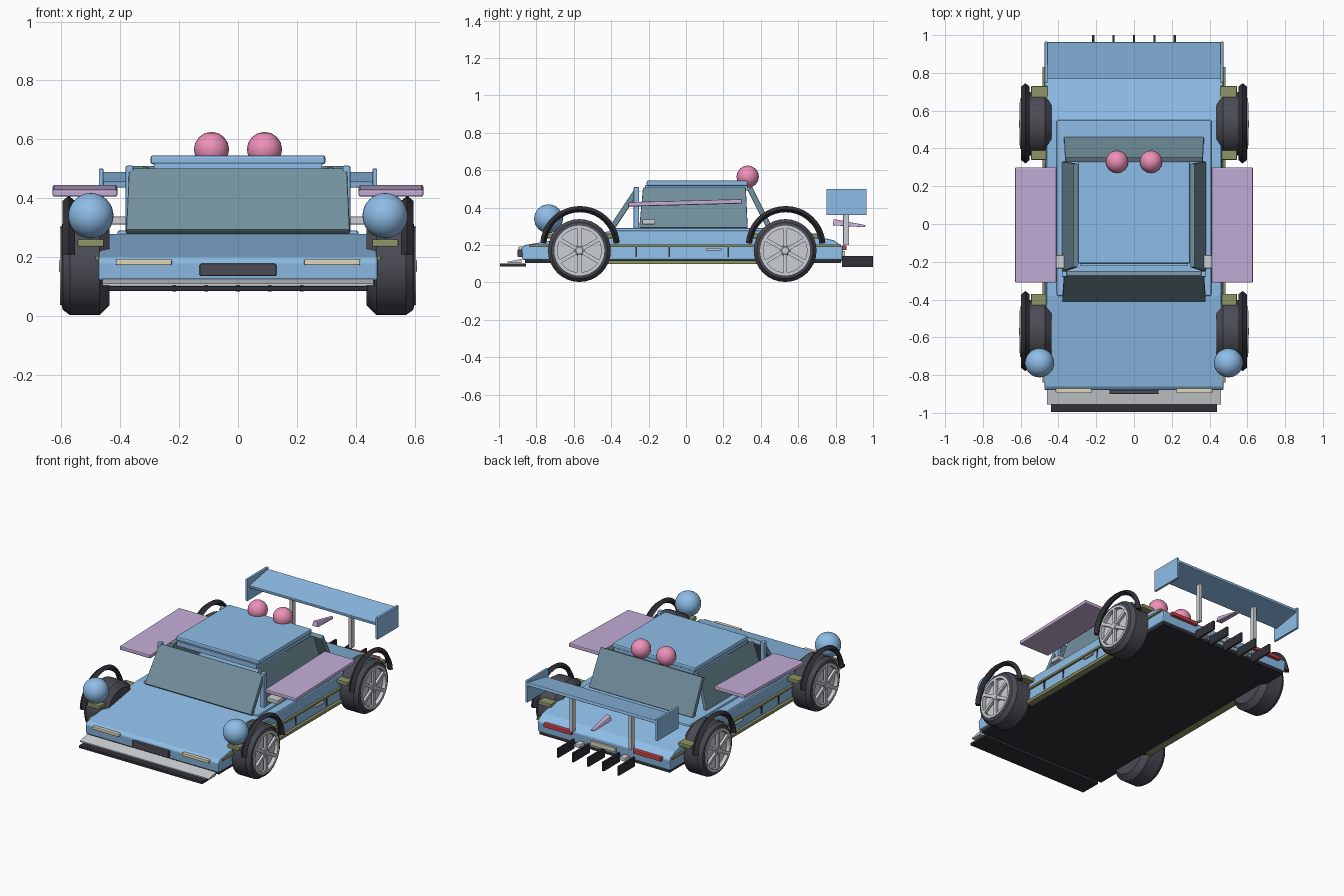
import bpy, bmesh
from math import radians, sin, cos, pi
from mathutils import Vector

if "Cube" in bpy.data.objects:
    bpy.data.objects.remove(bpy.data.objects["Cube"])


def mat(name, r, g, b):
    m = bpy.data.materials.new(name)
    m.diffuse_color = (r, g, b, 1)
    m.use_nodes = True
    m.node_tree.nodes["Principled BSDF"].inputs["Base Color"].default_value = m.diffuse_color
    return m


BLUE = mat("paint_blue", .27, .51, .80)
GLASS = mat("glass", .17, .28, .34)
DARK = mat("dark_plastic", .03, .03, .04)
TYRE = mat("tyre_rubber", .07, .07, .09)
LILAC = mat("lilac", .55, .42, .68)
PINK = mat("pink", .85, .28, .48)
OLIVE = mat("olive", .27, .30, .14)
CREAM = mat("cream", .75, .68, .48)
RED = mat("red", .6, .05, .07)
SILVER = mat("silver", .6, .63, .66)


def finish(name, bm, m, bevel=0, smooth=False):
    bmesh.ops.recalc_face_normals(bm, faces=bm.faces)
    me = bpy.data.meshes.new(name)
    bm.to_mesh(me)
    bm.free()
    ob = bpy.data.objects.new(name, me)
    bpy.context.collection.objects.link(ob)
    me.materials.append(m)
    if bevel:
        md = ob.modifiers.new("bevel", "BEVEL")
        md.width, md.segments = bevel, 2
    if smooth:
        for o in bpy.context.selected_objects:
            o.select_set(False)
        ob.select_set(True)
        bpy.context.view_layer.objects.active = ob
        bpy.ops.object.shade_smooth_by_angle(angle=radians(35))
    return ob


def box(name, x, y, z, m, bevel=0, tilt=0):
    """Box from (min, max) ranges, tilted about its own x axis."""
    bm = bmesh.new()
    bmesh.ops.create_cube(bm, size=1)
    bmesh.ops.scale(bm, vec=(x[1] - x[0], y[1] - y[0], z[1] - z[0]), verts=bm.verts)
    ob = finish(name, bm, m, bevel)
    ob.location = [(a + b) / 2 for a, b in (x, y, z)]
    ob.rotation_euler.x = radians(tilt)
    return ob


def pair(name, x, y, z, m, bevel=0, tilt=0):
    for s, side in ((1, "right"), (-1, "left")):
        box(f"{side}_{name}", sorted((s * x[0], s * x[1])), y, z, m, bevel, tilt)


def prism(name, pts, m, bevel=0):
    """Side profile of (y, z, half width) points, bridged across x."""
    bm = bmesh.new()
    a = [bm.verts.new((-w, y, z)) for y, z, w in pts]
    b = [bm.verts.new((w, y, z)) for y, z, w in pts]
    bm.faces.new(a)
    bm.faces.new(b[::-1])
    for i in range(len(pts)):
        j = (i + 1) % len(pts)
        bm.faces.new((a[i], b[i], b[j], a[j]))
    return finish(name, bm, m, bevel)


def slab(name, pts, thick, m):
    """Slanted panel: quad thickened around its centre."""
    bm = bmesh.new()
    n = (Vector(pts[1]) - Vector(pts[0])).cross(Vector(pts[2]) - Vector(pts[0])).normalized()
    lo = [bm.verts.new(Vector(p) - n * thick / 2) for p in pts]
    hi = [bm.verts.new(Vector(p) + n * thick / 2) for p in pts]
    bm.faces.new(lo)
    bm.faces.new(hi[::-1])
    for i in range(4):
        j = (i + 1) % 4
        bm.faces.new((lo[i], lo[j], hi[j], hi[i]))
    return finish(name, bm, m, .005)


def lathe(name, prof, c, s, m, n=32):
    """Revolve (x offset, radius) profile about the axle."""
    bm = bmesh.new()
    rings = [[bm.verts.new((c[0] + s * x, c[1] + r * cos(2 * pi * i / n), c[2] + r * sin(2 * pi * i / n)))
              for i in range(n)] for x, r in prof]
    for p, q in zip(rings, rings[1:]):
        for i in range(n):
            bm.faces.new((p[i], p[(i + 1) % n], q[(i + 1) % n], q[i]))
    bm.faces.new(rings[0])
    bm.faces.new(rings[-1])
    return finish(name, bm, m, 0, True)


def ball(name, c, r, m, seg):
    bm = bmesh.new()
    bmesh.ops.create_uvsphere(bm, u_segments=seg, v_segments=seg // 2, radius=r)
    ob = finish(name, bm, m, 0, True)
    ob.location = c


def arch(name, c, m, n=20):
    """Wheel arch: diamond section swept over the wheel."""
    bm = bmesh.new()
    rings = []
    for i in range(n + 1):
        a = radians(4 + 172 * i / n)
        rings.append([bm.verts.new((c[0] + dx, c[1] + r * cos(a), c[2] + r * sin(a)))
                      for dx, r in ((-.022, .195), (0, .213), (.022, .195), (0, .18))])
    for p, q in zip(rings, rings[1:]):
        for k in range(4):
            bm.faces.new((p[k], p[(k + 1) % 4], q[(k + 1) % 4], q[k]))
    bm.faces.new(rings[0])
    bm.faces.new(rings[-1])
    finish(name, bm, m)


# Main body wedge, cabin base and floor
prism("body", [(-.875, .12, .475), (-.88, .185, .475), (-.86, .20, .475), (-.38, .278, .463), (.55, .278, .463),
               (.79, .225, .475), (.84, .19, .475), (.835, .12, .475)], BLUE, .008)
box("cabin_base", (-.41, .41), (-.38, .55), (.2, .29), BLUE, .008)
box("floor", (-.465, .465), (-.86, .83), (.103, .13), DARK)

# Side trim, door seams, handles
pair("trim_strip", (.47, .485), (-.84, .83), (.19, .203), OLIVE)
pair("sill", (.44, .485), (-.42, .40), (.098, .118), OLIVE, .004)
for i, y in enumerate((-.265, -.09, .225)):
    pair(f"door_seam_{i}", (.47, .479), (y - .004, y + .004), (.135, .19), DARK)
pair("door_handle", (.47, .488), (.11, .19), (.17, .182), SILVER, .003)

# Windows: front, rear, sides
slab("windscreen", [(-.38, -.40, .285), (.38, -.40, .285), (.37, -.26, .495), (-.37, -.26, .495)], .03, GLASS)
slab("rear_window", [(-.37, .45, .285), (.37, .45, .285), (.365, .34, .505), (-.365, .34, .505)], .03, GLASS)
for s, side in ((1, "right"), (-1, "left")):
    slab(f"{side}_window", [(s * .37, -.25, .288), (s * .37, .33, .288), (s * .31, .32, .505), (s * .31, -.23, .505)],
         .025, GLASS)
pair("front_pillar", (.355, .382), (-.28, -.25), (.285, .51), BLUE, .006)

# Roof and roof domes
box("roof_frame", (-.285, .285), (-.22, .33), (.49, .52), BLUE)
box("roof", (-.297, .297), (-.21, .33), (.515, .545), BLUE, .008)
for s, side in ((1, "right"), (-1, "left")):
    ball(f"{side}_roof_dome", (s * .09, .33, .565), .06, PINK, 16)
    ball(f"{side}_headlamp_ball", (s * .5, -.735, .34), .077, BLUE, 32)

# Side panels and their stalks
pair("side_panel", (.41, .63), (-.31, .30), (.413, .437), LILAC, .006, 1.5)
pair("mirror_stalk", (.365, .45), (-.235, -.165), (.31, .337), SILVER, .004)

# Wheels, fender blocks and arches
for s, side in ((1, "right"), (-1, "left")):
    for y, end in ((-.57, "front"), (.53, "rear")):
        n = f"{end}_{side}"
        c = (s * .52, y, .17)
        lathe(n + "_tyre", [(-.083, .10), (-.083, .135), (-.05, .168), (.05, .168), (.075, .15), (.08, .13),
                            (.045, .122)], c, s, TYRE)
        lathe(n + "_brake_disc", [(.04, .09), (.055, .09)], c, s, LILAC, 24)
        lathe(n + "_hub", [(.04, .028), (.08, .028), (.088, .018)], c, s, SILVER, 16)
        lathe(n + "_rim", [(.06, .117), (.06, .134), (.084, .134), (.084, .117), (.06, .117)], c, s, SILVER)
        for k in range(6):
            a = pi / 2 + k * pi / 3
            sp = box(f"{n}_spoke_{k}", (-.008, .008), (-.055, .055), (-.01, .01), SILVER)
            sp.location = (s * .597, y + .07 * cos(a), .17 + .07 * sin(a))
            sp.rotation_euler.x = a
        arch(n + "_arch", (s * .575, y + .003, .195), DARK)
    for y, end in ((-.565, "front"), (.535, "rear")):
        box(f"{end}_{side}_fender_block", sorted((s * .455, s * .545)), (y - .195, y + .195), (.235, .26), OLIVE, .004)

# Front: lights, plate, bumper lip, splitter
pair("front_light", (.225, .415), (-.895, -.87), (.172, .192), CREAM, .004)
box("front_plate", (-.13, .13), (-.90, -.87), (.135, .177), TYRE, .004)
prism("bumper_lip", [(-.955, .103, .46), (-.955, .11, .46), (-.88, .125, .46), (-.88, .103, .46)], SILVER)
box("splitter", (-.44, .44), (-.995, -.855), (.084, .101), DARK, .003)

# Rear: lights, plate, exhausts, diffuser fins
pair("tail_light", (.22, .42), (.83, .858), (.172, .196), RED, .004)
box("rear_plate", (-.09, .09), (.83, .85), (.14, .168), CREAM, .003)
pair("exhaust", (.14, .18), (.82, .88), (.115, .14), SILVER, .006)
for i in range(5):
    x = (i - 2) * .108
    box(f"diffuser_fin_{i}", (x - .006, x + .006), (.835, 1.0), (.083, .142), DARK)

# Rear wing with end plates, struts and small fin
box("wing", (-.46, .46), (.77, .965), (.452, .472), BLUE, .004, 10)
pair("wing_end_plate", (.457, .473), (.75, .965), (.36, .5), BLUE, .003)
pair("wing_strut", (.2, .222), (.84, .872), (.2, .46), SILVER, .003)
prism("antenna_fin", [(.785, .305, .022), (.79, .338, .014), (.96, .306, .006), (.955, .295, .014)], LILAC, .003)
